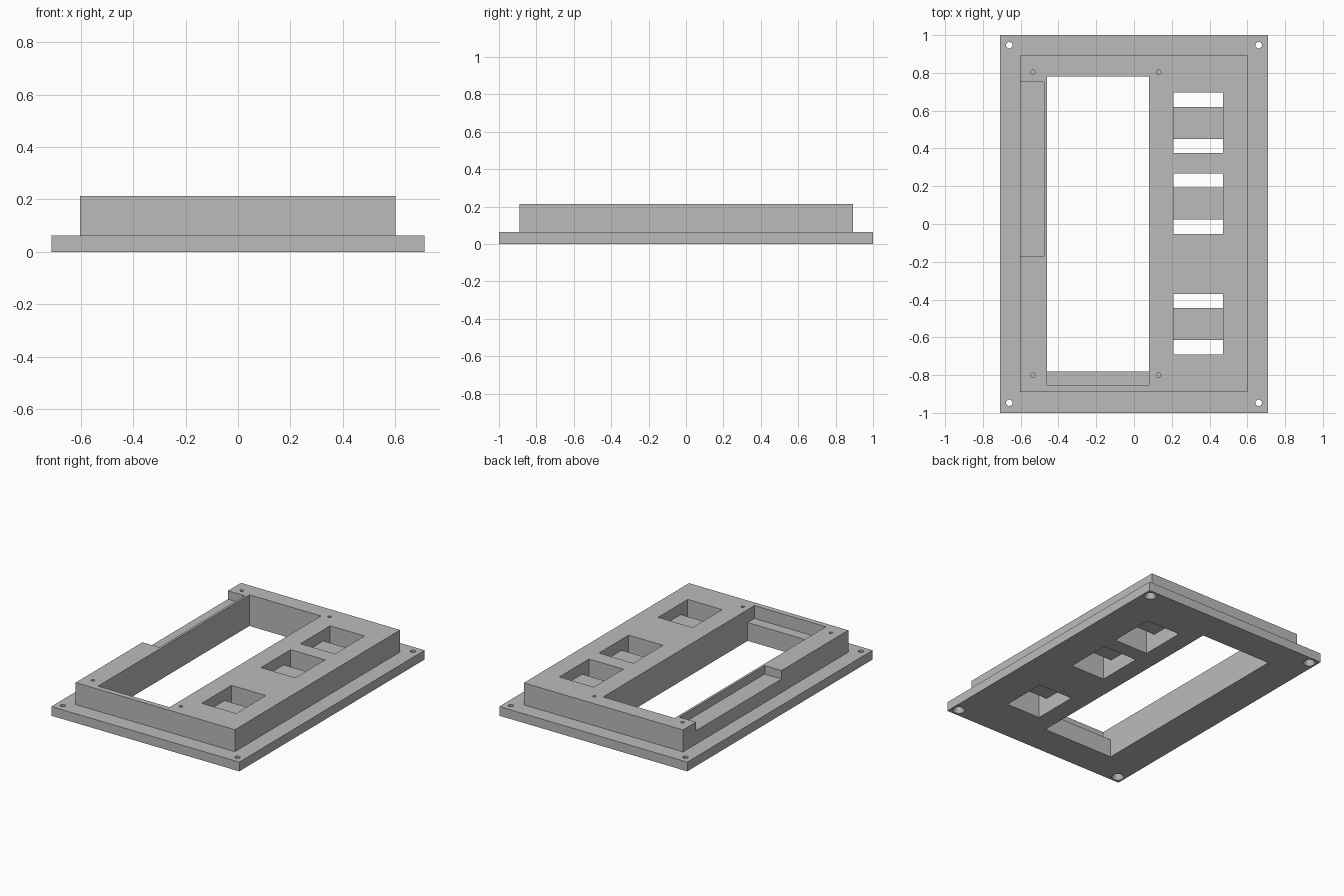
import bpy

cube = bpy.data.objects.get("Cube")
if cube:
    bpy.data.objects.remove(cube, do_unlink=True)

grey = bpy.data.materials.new("plain grey")
grey.use_nodes = True
colour = (0.5, 0.5, 0.5, 1)
grey.diffuse_color = colour
grey.node_tree.nodes["Principled BSDF"].inputs["Base Color"].default_value = colour


def box(name, x, y, z):
    """Box given by its (low, high) range on each axis."""
    spans = (x, y, z)
    bpy.ops.mesh.primitive_cube_add(size=1, location=[(a + b) / 2 for a, b in spans])
    ob = bpy.context.object
    ob.name = name
    ob.scale = [b - a for a, b in spans]
    bpy.ops.object.transform_apply(location=True, rotation=False, scale=True)
    ob.data.materials.append(grey)
    return ob


def cone(name, x, y, z, r_low, r_high):
    bpy.ops.mesh.primitive_cone_add(vertices=24, radius1=r_low, radius2=r_high,
                                    depth=z[1] - z[0], location=(x, y, sum(z) / 2))
    ob = bpy.context.object
    ob.name = name
    ob.data.materials.append(grey)
    return ob


def boolean(target, tool, operation="DIFFERENCE"):
    mod = target.modifiers.new(operation.lower(), "BOOLEAN")
    mod.operation = operation
    mod.solver = "EXACT"
    mod.object = tool
    bpy.context.view_layer.objects.active = target
    bpy.ops.object.modifier_apply(modifier=mod.name)
    bpy.data.objects.remove(tool, do_unlink=True)


PLATE, TOP = 0.063, 0.213

# Flanged plate with the raised body on it
frame = box("bezel_frame", (-0.71, 0.71), (-1, 1), (0, PLATE))
boolean(frame, box("body", (-0.603, 0.6), (-0.89, 0.893), (0.02, TOP)), "UNION")

# Display opening, with a shelf at its front end
boolean(frame, box("display_cut", (-0.46, 0.08), (-0.78, 0.78), (-0.1, 0.4)))
boolean(frame, box("shelf_cut", (-0.46, 0.08), (-0.853, -0.7), (0.125, 0.4)))

# Shallow side recess behind a thin wall
boolean(frame, box("recess_cut", (-0.8, -0.476), (-0.17, 0.752), (0.155, 0.4)))

# Three button windows, each crossed by a recessed bar
for i, y in enumerate((0.535, 0.108, -0.53), 1):
    boolean(frame, box("window_cut", (0.21, 0.47), (y - 0.16, y + 0.16), (-0.1, 0.4)))
    box(f"window_bar_{i}", (0.21, 0.47), (y - 0.085, y + 0.085), (0.105, 0.138))

# Countersunk mounting holes in the flange corners
for x in (-0.66, 0.66):
    for y in (-0.947, 0.947):
        boolean(frame, cone("mount_cut", x, y, (-0.1, 0.2), 0.017, 0.017))
        boolean(frame, cone("countersink_cut", x, y, (-0.005, 0.04), 0.043, 0.016))

# Blind screw holes around the display opening
for x in (-0.535, 0.13):
    for y in (-0.8, 0.803):
        boolean(frame, cone("screw_cut", x, y, (0.1, 0.3), 0.012, 0.012))

bpy.ops.object.select_all(action="DESELECT")
frame.select_set(True)
bpy.context.view_layer.objects.active = frame
bpy.ops.object.shade_smooth_by_angle(angle=0.6)
